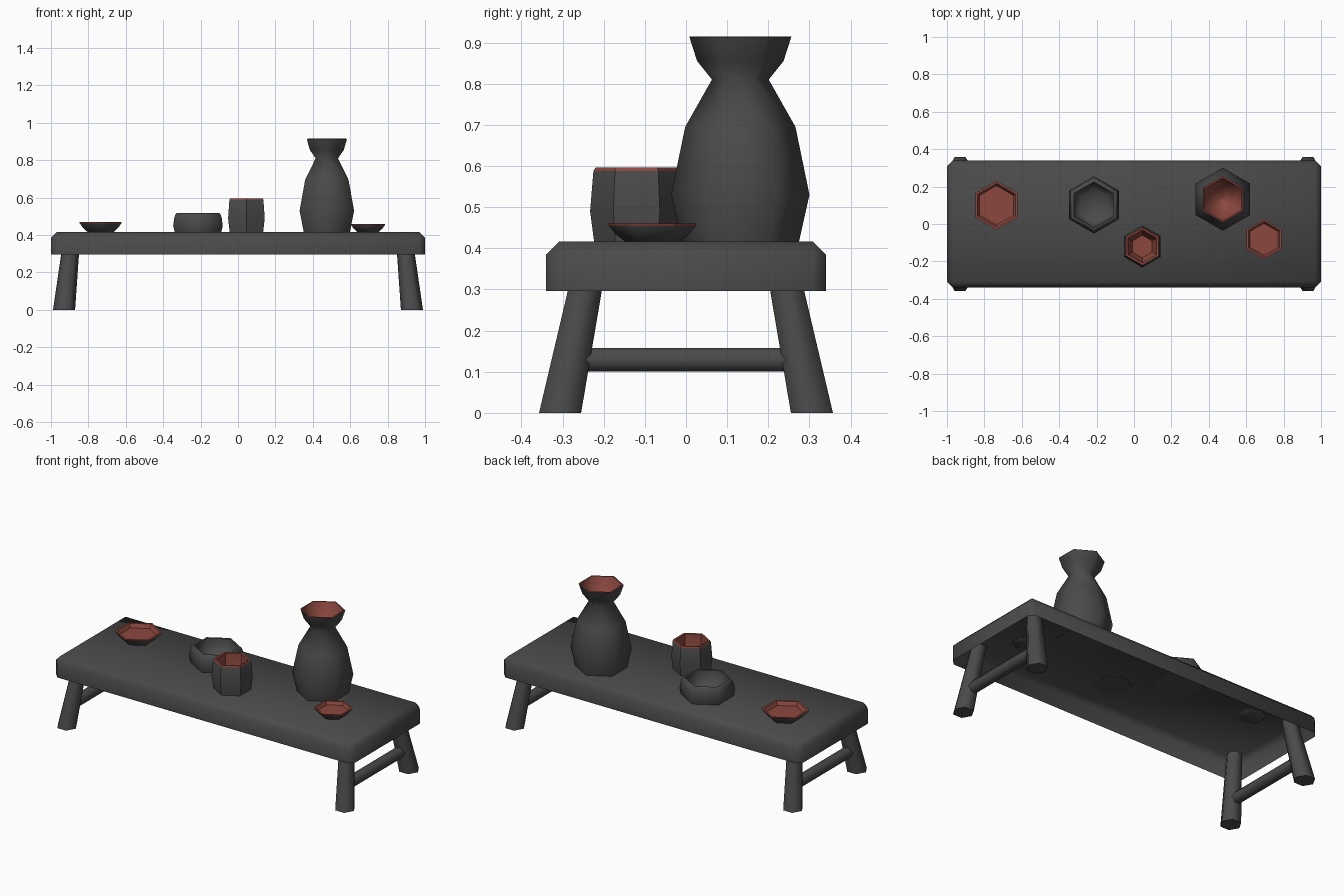
import bpy, bmesh, math
from mathutils import Vector

if "Cube" in bpy.data.objects:
    bpy.data.objects.remove(bpy.data.objects["Cube"])


def material(name, rgb):
    m = bpy.data.materials.new(name)
    m.diffuse_color = (*rgb, 1)
    m.use_nodes = True
    m.node_tree.nodes["Principled BSDF"].inputs["Base Color"].default_value = m.diffuse_color
    return m


GREY = material("charcoal grey", (0.068, 0.068, 0.068))
RED = material("lacquer red", (0.26, 0.065, 0.05))


def finish(name, bm, mats, angle=62):
    bmesh.ops.recalc_face_normals(bm, faces=bm.faces)
    me = bpy.data.meshes.new(name)
    bm.to_mesh(me)
    bm.free()
    for m in mats:
        me.materials.append(m)
    ob = bpy.data.objects.new(name, me)
    bpy.context.collection.objects.link(ob)
    bpy.ops.object.select_all(action='DESELECT')
    ob.select_set(True)
    bpy.context.view_layer.objects.active = ob
    bpy.ops.object.shade_smooth_by_angle(angle=math.radians(angle))
    return ob


def vessel(name, x, y, outer, inner, lining):
    """Six-sided lathe: outer wall going up, then rim and inside going down."""
    bm = bmesh.new()
    rings = []
    for r, z in outer + inner:
        rings.append([bm.verts.new((x + r * math.sin(i * math.pi / 3),
                                    y + r * math.cos(i * math.pi / 3), z)) for i in range(6)])
    bm.faces.new(rings[0])
    for k in range(len(rings) - 1):
        a, b = rings[k], rings[k + 1]
        for i in range(6):
            j = (i + 1) % 6
            f = bm.faces.new((a[i], a[j], b[j], b[i]))
            f.material_index = int(k >= len(outer) - 1)
    bm.faces.new(rings[-1]).material_index = 1
    return finish(name, bm, [GREY, lining], 50 if len(outer) == 3 and lining is RED else 62)


def rod(name, p, q, r1, r2, axis_cut=(0, 0, 1)):
    """Six-sided bar from p to q with corners pointing along x and ends square to axis_cut."""
    bm = bmesh.new()
    side = Vector(axis_cut).cross(Vector((1, 0, 0)))
    ends = [[bm.verts.new(Vector(c) + Vector((1, 0, 0)) * r * math.cos(i * math.pi / 3)
                          + side * r * math.sin(i * math.pi / 3)) for i in range(6)]
            for c, r in ((p, r1), (q, r2))]
    for e in ends:
        bm.faces.new(e)
    for i in range(6):
        j = (i + 1) % 6
        bm.faces.new((ends[0][i], ends[0][j], ends[1][j], ends[1][i]))
    return finish(name, bm, [GREY])


# table top: chamfered box, open underneath
bm = bmesh.new()
bmesh.ops.create_cube(bm, size=1)
for v in bm.verts:
    v.co = (v.co.x * 2, v.co.y * 0.68, 0.356 + v.co.z * 0.12)
bmesh.ops.bevel(bm, geom=[e for e in bm.edges if max(v.co.z for v in e.verts) > 0.35],
                offset=0.031, segments=1, affect='EDGES')
bm.normal_update()
bmesh.ops.delete(bm, geom=[f for f in bm.faces if f.normal.z < -0.9], context='FACES')
finish("table_top", bm, [GREY])

# splayed legs and stretchers
for sx, side in ((-1, "left"), (1, "right")):
    for sy, end in ((-1, "front"), (1, "back")):
        rod(f"{end}_{side}_leg", (sx * 0.93, sy * 0.306, 0), (sx * 0.889, sy * 0.229, 0.38),
            0.059, 0.0445)
    rod(f"{side}_stretcher", (sx * 0.916, -0.27, 0.129), (sx * 0.916, 0.27, 0.129),
        0.0335, 0.0335, (0, 1, 0))

B = 0.413  # height where the vessels stand

# saucers
for name, x, y, s, top in (("large_saucer", -0.735, 0.10, 0.131, 0.469),
                           ("small_saucer", 0.695, -0.082, 0.107, 0.460)):
    h = top - B
    vessel(name, x, y,
           [(s * 0.58, B), (s * 0.83, B + h * 0.45), (s * 0.98, top - 0.006)],
           [(s, top), (s * 0.9, top), (s * 0.8, top - h * 0.4)], RED)

# grey bowl
vessel("bowl", -0.214, 0.102,
       [(0.143, B), (0.153, 0.45), (0.147, 0.49), (0.139, 0.512), (0.131, 0.518)],
       [(0.122, 0.516), (0.118, 0.47), (0.085, 0.435)], GREY)

# cup
vessel("cup", 0.045, -0.12,
       [(0.103, B), (0.113, 0.49), (0.105, 0.588)],
       [(0.1, 0.596), (0.088, 0.594), (0.085, 0.5), (0.06, 0.44)], RED)

# bottle
vessel("bottle", 0.475, 0.132,
       [(0.142, B), (0.168, 0.53), (0.134, 0.695), (0.069, 0.81), (0.105, 0.855), (0.124, 0.914)],
       [(0.115, 0.915), (0.095, 0.86), (0.055, 0.81), (0.01, 0.78)], RED)
